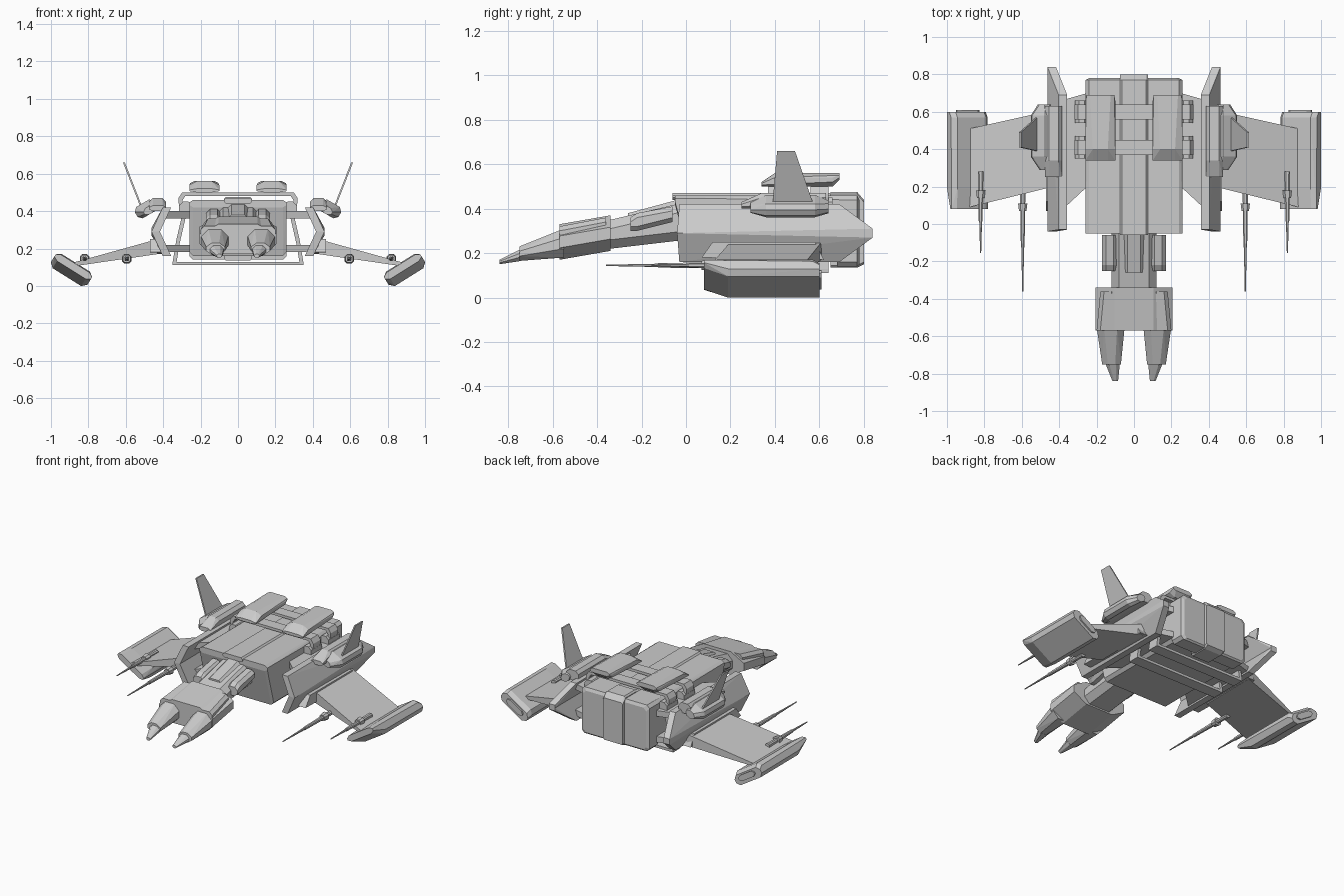
import bpy, bmesh, math
from mathutils import Matrix, Vector

cube = bpy.data.objects.get("Cube")
if cube:
    bpy.data.objects.remove(cube, do_unlink=True)

# One flat colour for the whole craft
COLOUR = (.6, .6, .6, 1)
grey = bpy.data.materials.new("hull grey")
grey.use_nodes = True
grey.diffuse_color = COLOUR
grey.node_tree.nodes["Principled BSDF"].inputs["Base Color"].default_value = COLOUR


def hull(name, points, mirror=True, roll=0):
    """Convex solid around the points, rolled about its own y axis, mirrored across x."""
    points = [Vector(p) for p in points]
    centre = sum(points, Vector()) / len(points)
    turn = Matrix.Rotation(math.radians(-roll), 3, 'Y')
    bm = bmesh.new()
    for point in points:
        bm.verts.new(centre + turn @ (point - centre))
    result = bmesh.ops.convex_hull(bm, input=bm.verts)
    spare = set(result["geom_interior"] + result["geom_unused"])
    spare = [item for item in spare if isinstance(item, bmesh.types.BMVert)]
    bmesh.ops.delete(bm, geom=spare, context='VERTS')
    bmesh.ops.dissolve_limit(bm, angle_limit=.01, verts=bm.verts, edges=bm.edges)
    bmesh.ops.recalc_face_normals(bm, faces=bm.faces)
    mesh = bpy.data.meshes.new(name)
    bm.to_mesh(mesh)
    bm.free()
    mesh.materials.append(grey)
    part = bpy.data.objects.new(name, mesh)
    bpy.context.collection.objects.link(part)
    if mirror:
        part.modifiers.new("mirror", 'MIRROR')


def section(y, width, bottom, top, x=0, chamfer=.02, slope=None):
    """Chamfered rectangle across the craft; slope is the sideways size of the chamfer."""
    rise = min(chamfer, (top - bottom) / 3)
    run = min(slope or chamfer, width / 3)
    corners = []
    for side in (-1, 1):
        edge = x + side * width / 2
        corners += [(edge - side * run, y, bottom), (edge - side * run, y, top)]
        corners += [(edge, y, bottom + rise), (edge, y, top - rise)]
    return corners


def slab(name, outline, thickness, mirror=True):
    """Flat convex outline thickened both ways along a vector."""
    shift = Vector(thickness) / 2
    hull(name, [Vector(p) + side * shift for p in outline for side in (-1, 1)], mirror)


# Hold with an undercut front, then the deeper rear block and raised spine
hold = dict(width=.52, top=.46)
hull("main_body", section(y=-.05, bottom=.42, **hold) + section(y=.02, bottom=.16, **hold)
     + section(y=.7, bottom=.16, **hold), mirror=False)
hull("rear_block", section(y=.68, bottom=.14, **hold) + section(y=.77, bottom=.14, **hold)
     + section(y=.78, width=.48, bottom=.15, top=.44), mirror=False)
spine = dict(width=.15, chamfer=.01)
hull("spine_strip", section(y=-.06, bottom=.44, top=.47, **spine)
     + section(y=.7, bottom=.44, top=.47, **spine), mirror=False)
hull("rear_spine", section(y=.65, bottom=.135, top=.475, **spine)
     + section(y=.77, bottom=.135, top=.475, **spine)
     + section(y=.8, bottom=.15, top=.44, **spine), mirror=False)

# Clamp frames strapped around the hold
strap = .018
frame_path = [(0, .49), (.29, .49), (.31, .46), (.29, .37), (.32, .24), (.34, .12), (0, .12)]
for place, y in (("front", .41), ("rear", .6)):
    for start, end in zip(frame_path, frame_path[1:]):
        ends = [(x + side * strap / 2, y, z) for x, z in (start, end) for side in (-1, 1)]
        rim = [Vector(p) + Vector((0, 0, side * strap / 2)) for p in ends for side in (-1, 1)]
        slab(f"{place}_frame_strap", rim, thickness=(0, .08, 0))
    knob = dict(x=.28, width=.07, bottom=.38, top=.45)
    hull(f"{place}_frame_knob", section(y - .06, **knob) + section(y + .06, **knob))

# Roof pods
pod = dict(x=.18, width=.16, bottom=.5, chamfer=.03, slope=.04)
hull("roof_pod", section(y=.34, top=.52, **pod) + section(y=.4, top=.56, **pod)
     + section(y=.66, top=.56, **pod) + section(y=.69, x=.18, width=.15, bottom=.53, top=.56))

# Neck, its ridge and its side panels
hull("neck", section(y=-.34, width=.24, bottom=.22, top=.35, chamfer=.04)
     + section(y=0, width=.24, bottom=.26, top=.43, chamfer=.04), mirror=False)
hull("neck_ridge", section(y=-.26, width=.11, bottom=.32, top=.38)
     + section(y=0, width=.11, bottom=.38, top=.45), mirror=False)
panel = dict(x=.13, width=.08)
hull("neck_side_panel", section(y=-.25, bottom=.3, top=.36, **panel)
     + section(y=-.22, bottom=.3, top=.38, **panel)
     + section(y=-.06, bottom=.34, top=.41, **panel))

# Head with cheeks and a forked nose
bevel = dict(chamfer=.06, slope=.1)
hull("head", section(y=-.34, width=.41, bottom=.21, top=.37, **bevel)
     + section(y=-.57, width=.41, bottom=.17, top=.33, **bevel), mirror=False)
hull("cheek", section(y=-.36, x=.14, width=.08, bottom=.3, top=.36)
     + section(y=-.57, x=.14, width=.12, bottom=.26, top=.32))
hull("prong", section(y=-.55, x=.125, width=.15, bottom=.18, top=.31, chamfer=.04)
     + section(y=-.75, x=.12, width=.1, bottom=.165, top=.23, chamfer=.03))
hull("prong_tip", section(y=-.74, x=.115, width=.08, bottom=.165, top=.22)
     + section(y=-.84, x=.1, width=.03, bottom=.15, top=.17))

# Chevron side plates, and the struts joining them to the hold
fold, plate_height = .29, .13
for place, side in (("upper", 1), ("lower", -1)):
    edge = fold + side * plate_height
    outline = [(.44, -.04, fold), (.44, .84, fold), (.44, .84, fold + side * .02),
               (.38, -.03, edge), (.38, .69, edge)]
    slab(f"{place}_side_plate", outline, thickness=(.045, 0, 0))
    level = fold + side * .09
    slab(f"{place}_strut", [(.25, .2, level), (.39, .07, level), (.39, .66, level), (.25, .7, level)],
         thickness=(0, 0, .04))

# Fins on tilted nacelles
hull("fin_nacelle", section(y=.29, x=.48, width=.06, bottom=.38, top=.42)
     + section(y=.36, x=.49, width=.12, bottom=.38, top=.45)
     + section(y=.58, x=.49, width=.12, bottom=.38, top=.45)
     + section(y=.64, x=.48, width=.07, bottom=.38, top=.43), roll=-30)
mount = dict(x=.43, width=.09, bottom=.4)
hull("nacelle_mount", section(y=.25, top=.43, **mount) + section(y=.34, top=.47, **mount)
     + section(y=.63, top=.47, **mount))
slab("fin", [(.52, .39, .43), (.52, .57, .43), (.61, .49, .66), (.61, .41, .66)],
     thickness=(.01, 0, 0))

# Wings, thick at the root and thin at the tip
root = dict(x=.43, z=.21, half=.04, span=(.2, .61))
tip = dict(x=.88, z=.115, half=.01, span=(.09, .51))
hull("wing", [(end["x"], y, end["z"] + side * end["half"])
              for end in (root, tip) for y in end["span"] for side in (-1, 1)])
slab("wing_root_fairing", [(.44, .07, .18), (.44, .12, .25), (.44, .58, .25), (.44, .62, .17)],
     thickness=(.06, 0, 0))

# Tilted wing tip pods, undercut at the front, with an exhaust behind
tilt = 32
shell = dict(x=.89, width=.23, chamfer=.025)
hull("tip_pod", section(y=.08, bottom=.085, top=.125, **shell)
     + section(y=.19, bottom=.04, top=.13, **shell) + section(y=.57, bottom=.04, top=.13, **shell)
     + section(y=.6, bottom=.04, top=.11, **shell), roll=tilt)
nozzle = dict(x=.89, width=.14, bottom=.06, top=.1)
hull("tip_exhaust", section(y=.55, **nozzle) + section(y=.61, **nozzle), roll=tilt)

# Wing guns: mount, tapering housing and needle
gun_height = .145
for place, x, back, front in (("inner", .595, .11, -.36), ("outer", .82, .18, -.155)):
    middle = (back + front) / 2

    def ring(y, size):
        """Square gun section of the given width."""
        return section(y, size, gun_height - size / 2, gun_height + size / 2, x, chamfer=size / 4)

    hull(f"{place}_gun_mount", ring(back, .05) + ring(back - .04, .04))
    hull(f"{place}_gun_housing", ring(back + .1, .03) + ring(middle, .02))
    hull(f"{place}_gun_needle", ring(middle, .015) + ring(front, .006))
